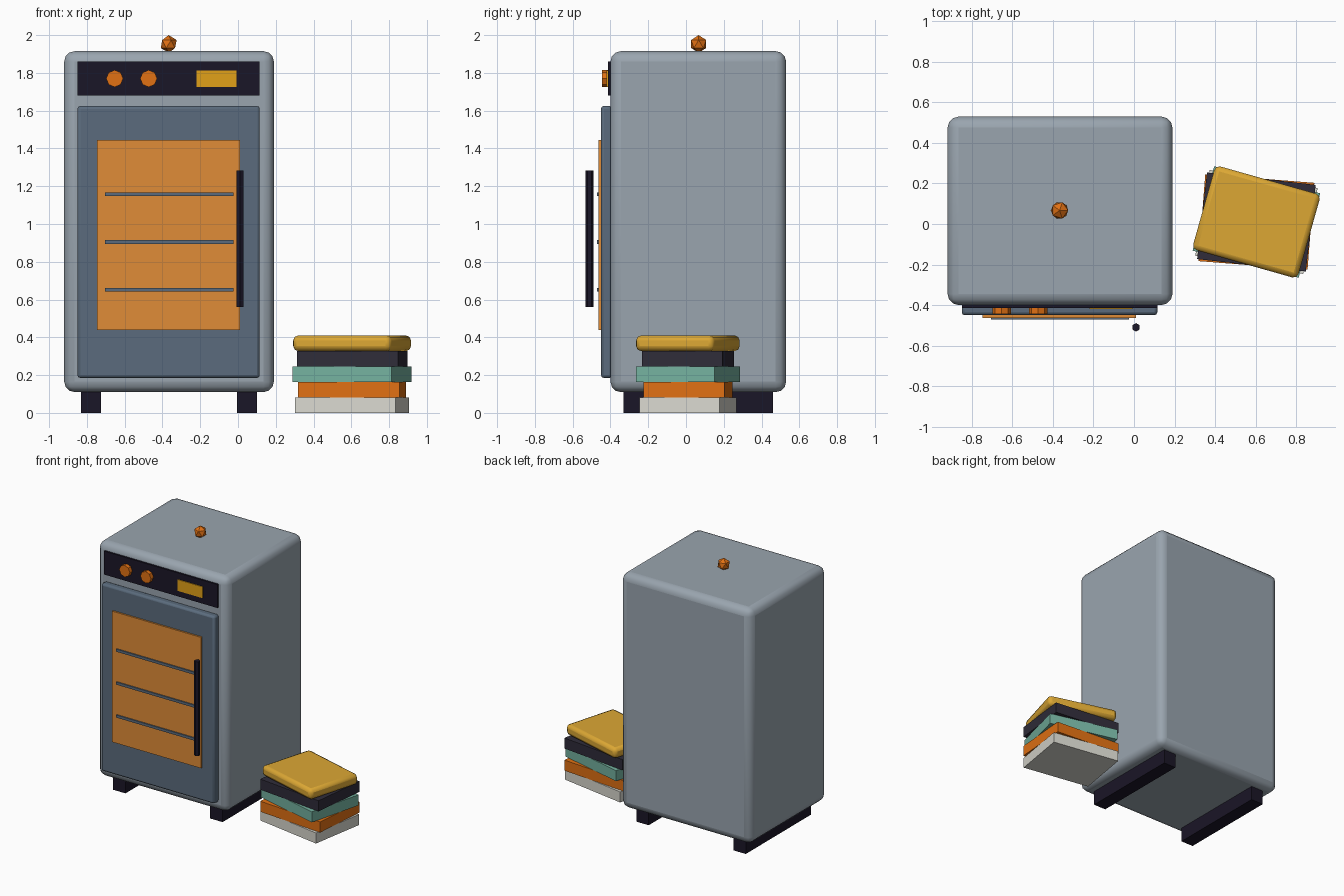
import bpy
from math import radians

if "Cube" in bpy.data.objects:
    bpy.data.objects.remove(bpy.data.objects["Cube"])


def material(name, hexcode):
    rgb = [int(hexcode[i:i + 2], 16) / 255 for i in (0, 2, 4)]
    m = bpy.data.materials.new(name)
    m.diffuse_color = (*[c ** 2.2 for c in rgb], 1)
    m.use_nodes = True
    m.node_tree.nodes["Principled BSDF"].inputs["Base Color"].default_value = m.diffuse_color
    return m


STEEL = material("steel", "98A3AD")
SLATE = material("slate", "5B6B7C")
DARK = material("dark", "201C2B")
ORANGE = material("orange", "E0701A")
GLOW = material("glow", "DF8B3A")
YELLOW = material("yellow", "DBA637")
AMBER = material("amber", "E0A01E")
CHARCOAL = material("charcoal", "33303C")
TEAL = material("teal", "74B09E")
CREAM = material("cream", "D8D7CE")


def finish(name, mat):
    ob = bpy.context.object
    ob.name = name
    ob.data.materials.append(mat)
    return ob


def box(name, mat, x, y, z, bevel=0, segments=3, turn=0):
    """Box from (min, max) ranges, optionally rounded and turned about z."""
    bpy.ops.mesh.primitive_cube_add(size=1, location=[sum(r) / 2 for r in (x, y, z)])
    ob = finish(name, mat)
    ob.scale = [r[1] - r[0] for r in (x, y, z)]
    bpy.ops.object.transform_apply(location=False, rotation=False, scale=True)
    ob.rotation_euler.z = radians(turn)
    if bevel:
        b = ob.modifiers.new("rounding", 'BEVEL')
        b.width, b.segments = bevel, segments
        bpy.ops.object.shade_smooth_by_angle(angle=radians(35))
    return ob


# Cabinet and its two runner feet
box("cabinet", STEEL, (-0.92, 0.19), (-0.40, 0.53), (0.11, 1.915), 0.055)
for side, x in (("left", -0.83), ("right", -0.005)):
    box(side + "_foot", DARK, (x, x + 0.105), (-0.33, 0.46), (0, 0.13))

# Door with glowing window and racks
box("door", SLATE, (-0.85, 0.115), (-0.45, -0.39), (0.185, 1.625), 0.015, 2)
box("window", GLOW, (-0.747, 0.01), (-0.463, -0.44), (0.44, 1.445))
for i, z in enumerate((0.652, 0.905, 1.158)):
    box(f"rack_{i + 1}", SLATE, (-0.705, -0.025), (-0.472, -0.455), (z - 0.01, z + 0.01))

# Six-sided door handle
bpy.ops.mesh.primitive_cylinder_add(vertices=6, radius=0.021, depth=0.725,
                                    location=(0.01, -0.51, 0.922))
finish("handle", DARK)

# Control panel, display and knobs
box("control_panel", DARK, (-0.85, 0.115), (-0.414, -0.39), (1.68, 1.86))
box("display", AMBER, (-0.22, -0.008), (-0.42, -0.40), (1.725, 1.812))
for i, x in enumerate((-0.653, -0.473)):
    bpy.ops.mesh.primitive_cylinder_add(vertices=8, radius=0.045, depth=0.045,
                                        location=(x, -0.4225, 1.77),
                                        rotation=(radians(90), 0, 0))
    finish(f"knob_{i + 1}", ORANGE)

# Beacon on the roof
bpy.ops.mesh.primitive_ico_sphere_add(subdivisions=1, radius=0.047,
                                      location=(-0.367, 0.067, 1.953))
finish("beacon", ORANGE)

# Twisted stack of books
stack = ((CREAM, -9.5), (ORANGE, -4.5), (TEAL, -14.3), (CHARCOAL, -6.5), (YELLOW, -15.8))
for i, (mat, turn) in enumerate(stack):
    z = i * 0.082
    top = i == len(stack) - 1
    box(f"book_{i + 1}", mat, (0.334, 0.874), (-0.205, 0.225), (z, z + 0.081),
        0.025 if top else 0, 2, turn)
